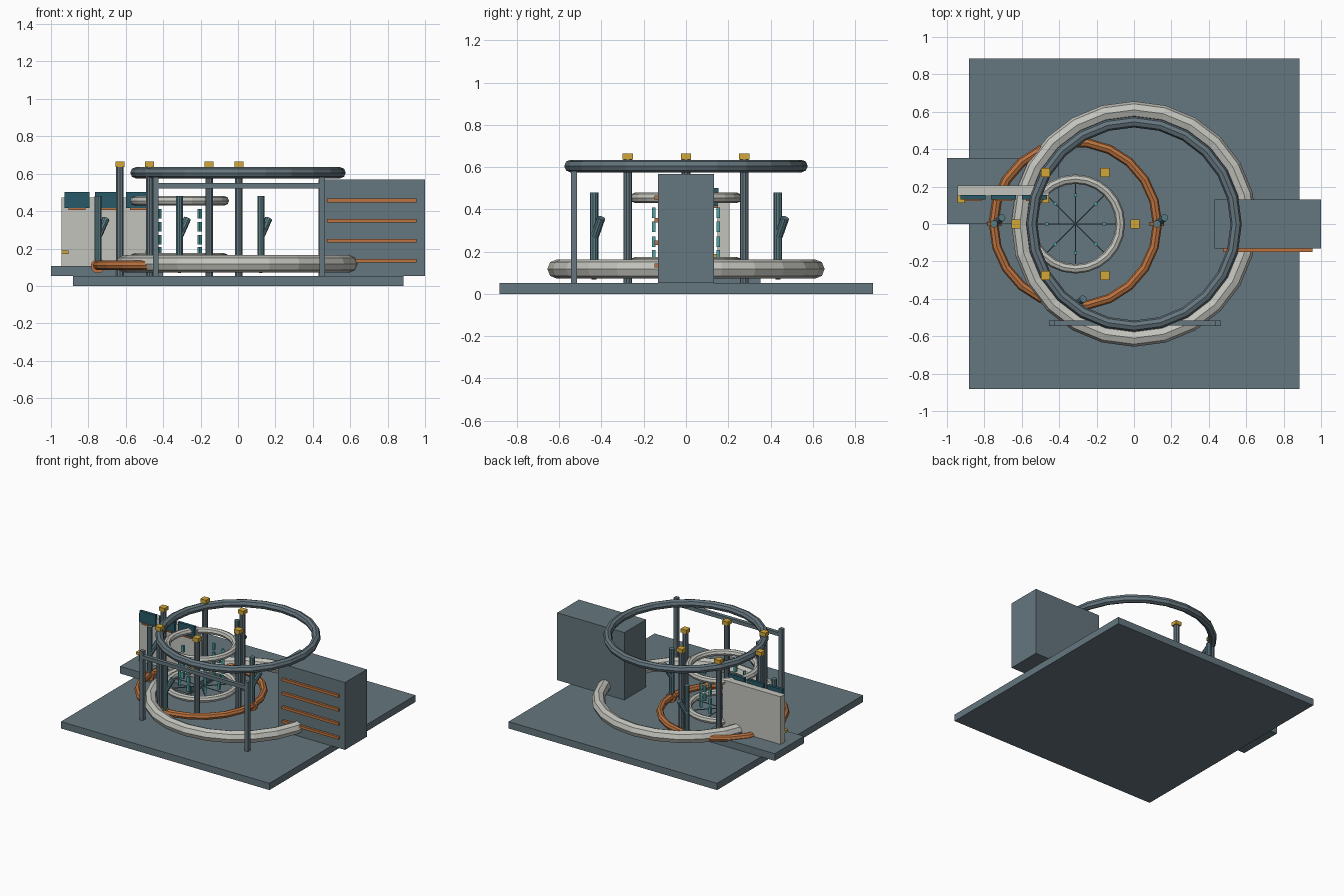
import bpy
from math import sin, cos, pi
from mathutils import Vector

if "Cube" in bpy.data.objects:
    bpy.data.objects.remove(bpy.data.objects["Cube"])


def material(name, r, g, b):
    m = bpy.data.materials.new(name)
    m.diffuse_color = (r, g, b, 1)
    m.use_nodes = True
    m.node_tree.nodes["Principled BSDF"].inputs["Base Color"].default_value = m.diffuse_color
    return m


SLATE = material("slate", 0.13, 0.18, 0.21)
PALE = material("pale", 0.55, 0.55, 0.51)
COPPER = material("copper", 0.50, 0.17, 0.05)
TEAL = material("teal", 0.08, 0.36, 0.36)
SCREEN = material("screen", 0.02, 0.10, 0.14)
STEEL = material("blue_steel", 0.10, 0.20, 0.23)
GOLD = material("gold", 0.65, 0.38, 0.04)


def finish(name, mat):
    o = bpy.context.object
    o.name = name
    o.data.materials.append(mat)
    return o


def box(name, mat, x0, x1, y0, y1, z0, z1):
    bpy.ops.mesh.primitive_cube_add(size=1, location=((x0 + x1) / 2, (y0 + y1) / 2, (z0 + z1) / 2))
    bpy.context.object.scale = (x1 - x0, y1 - y0, z1 - z0)
    return finish(name, mat)


def block(name, mat, c, w, d, h):
    x, y, z = c
    return box(name, mat, x - w / 2, x + w / 2, y - d / 2, y + d / 2, z - h / 2, z + h / 2)


def ring(name, mat, c, major, minor, n=24):
    bpy.ops.mesh.primitive_torus_add(location=c, major_radius=major, minor_radius=minor,
                                     major_segments=n, minor_segments=8)
    return finish(name, mat)


def rod(name, mat, a, b, r, n=10):
    a, b = Vector(a), Vector(b)
    bpy.ops.mesh.primitive_cylinder_add(vertices=n, radius=r, depth=(b - a).length, location=(a + b) / 2)
    bpy.context.object.rotation_euler = (b - a).to_track_quat('Z', 'Y').to_euler()
    return finish(name, mat)


CX = -0.313  # centre of the inner assembly

# floor, large lower and upper rings
box("base_plate", SLATE, -0.883, 0.885, -0.883, 0.885, 0, 0.052)
ring("lower_large_ring", PALE, (0, 0, 0.118), 0.61, 0.046)
ring("upper_large_ring", SLATE, (0, 0, 0.605), 0.546, 0.03)

# equipment cabinet with copper bars
box("cabinet", SLATE, 0.43, 1.0, -0.132, 0.132, 0.052, 0.568)
for i in range(4):
    block("cabinet_bar", COPPER, (0.715, -0.14, 0.135 + 0.107 * i), 0.48, 0.018, 0.02)

# operator step and console
box("console_step", SLATE, -1.0, -0.4, 0.0, 0.353, 0.052, 0.107)
box("console_panel", PALE, -0.945, -0.455, 0.15, 0.205, 0.107, 0.472)
for x in (-0.861, -0.697, -0.533):
    block("console_screen", SCREEN, (x, 0.143, 0.459), 0.134, 0.022, 0.086)
    block("screen_trim", COPPER, (x, 0.137, 0.412), 0.09, 0.026, 0.01)
for x in (-0.925, -0.475):
    block("console_knob", GOLD, (x, 0.132, 0.18), 0.04, 0.04, 0.018)

# front guard rail
for x in (-0.44, 0.45):
    block("rail_post", SLATE, (x, -0.53, 0.316), 0.03, 0.03, 0.53)
block("rail_bar", SLATE, (0.005, -0.53, 0.535), 0.92, 0.028, 0.028)

# inner rings
ring("copper_ring", COPPER, (CX, 0, 0.11), 0.438, 0.025, 22)
for z in (0.15, 0.455):
    ring("inner_ring", PALE, (CX, 0, z), 0.24, 0.025)

# six columns with gold caps
for i in range(6):
    x, y = CX + 0.318 * cos(i * pi / 3), 0.318 * sin(i * pi / 3)
    rod("column", SLATE, (x, y, 0.052), (x, y, 0.637), 0.021)
    block("column_cap", GOLD, (x, y, 0.65), 0.048, 0.048, 0.028)

# four instruments standing on the copper ring
for i in range(4):
    x, y = CX + 0.435 * cos(i * pi / 2), 0.435 * sin(i * pi / 2)
    rod("instrument_post", STEEL, (x, y, 0.1), (x, y, 0.48), 0.02)
    rod("instrument_branch", STEEL, (x + 0.003, y + 0.003, 0.272), (x + 0.042, y + 0.034, 0.36), 0.02)
    rod("instrument_foot", COPPER, (x, y - 0.012, 0.107), (x, y + 0.012, 0.107), 0.039, 12)

# eight radial spokes and segmented light columns
for i in range(8):
    a = i * pi / 4
    u = Vector((cos(a), sin(a), 0))
    c = Vector((CX, 0, 0))
    rod("spoke", STEEL, c + Vector((0, 0, 0.14)), c + u * 0.22 + Vector((0, 0, 0.14)), 0.004, 6)
    for z in (0.182, 0.247, 0.317, 0.385):
        o = block("light_segment", TEAL, c + u * 0.153 + Vector((0, 0, z)), 0.018, 0.018, 0.05)
        o.rotation_euler.z = a
